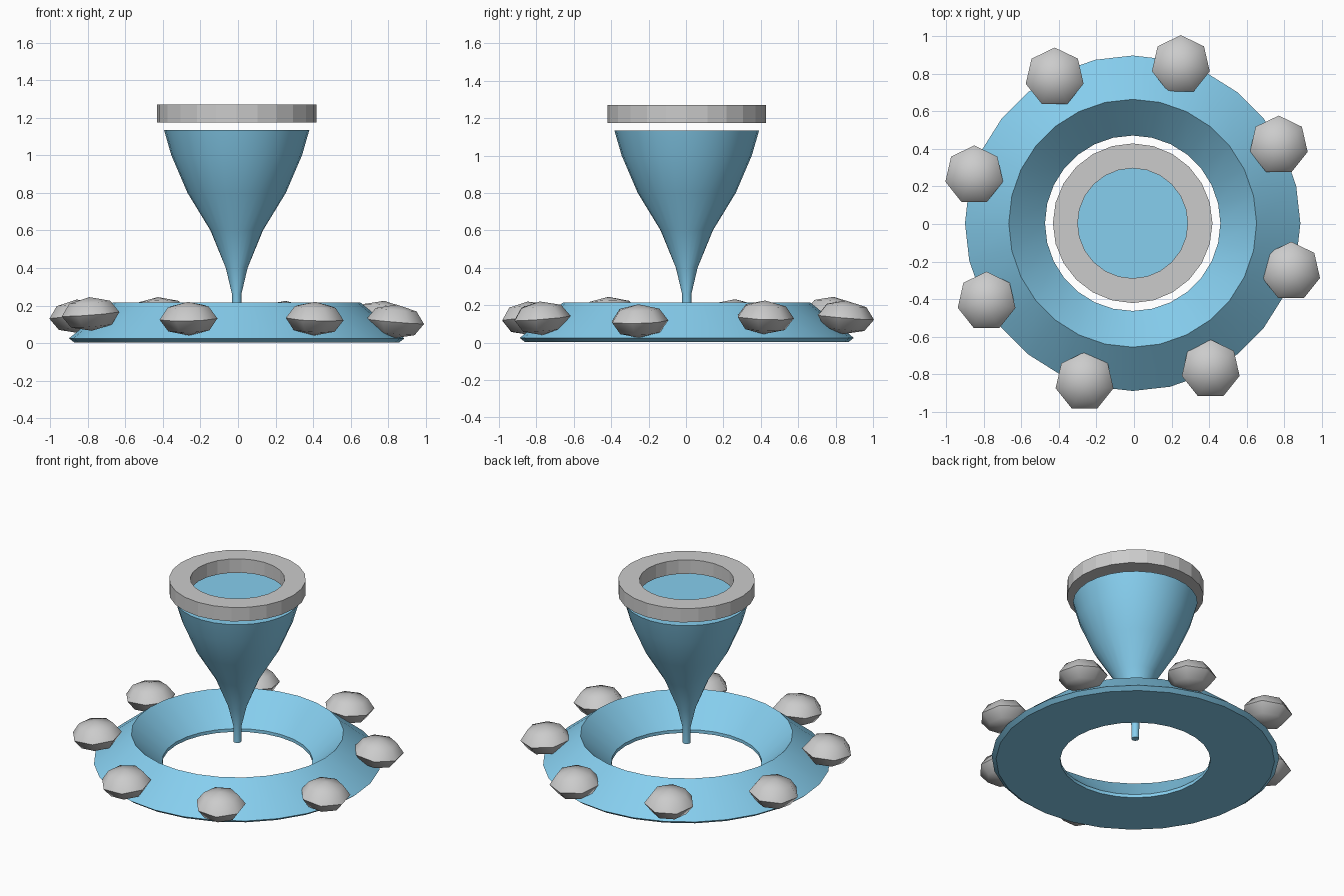
import bpy, bmesh
from math import sin, cos, pi, radians
from mathutils import Matrix, Vector

if "Cube" in bpy.data.objects:
    bpy.data.objects.remove(bpy.data.objects["Cube"])

CX, CY = -0.007, 0.004

blue = bpy.data.materials.new("water_blue")
blue.diffuse_color = (0.24, 0.62, 0.86, 1)
blue.use_nodes = True
blue.node_tree.nodes["Principled BSDF"].inputs["Base Color"].default_value = blue.diffuse_color


def add_object(name, bm, mat=None, smooth=None):
    bmesh.ops.recalc_face_normals(bm, faces=bm.faces)
    mesh = bpy.data.meshes.new(name)
    bm.to_mesh(mesh)
    bm.free()
    ob = bpy.data.objects.new(name, mesh)
    bpy.context.collection.objects.link(ob)
    if mat:
        mesh.materials.append(mat)
    if smooth:
        bpy.ops.object.select_all(action='DESELECT')
        ob.select_set(True)
        bpy.context.view_layer.objects.active = ob
        bpy.ops.object.shade_smooth_by_angle(angle=radians(smooth))
    return ob


def lathe(name, profile, sides, closed, mat=None, smooth=None):
    """Spin an (r, z) profile; closed = ring section, otherwise cap both ends."""
    bm = bmesh.new()
    loops = [[bm.verts.new((CX + r * cos(2 * pi * i / sides),
                            CY + r * sin(2 * pi * i / sides), z))
              for i in range(sides)] for r, z in profile]
    pairs = list(zip(loops, loops[1:]))
    if closed:
        pairs.append((loops[-1], loops[0]))
    else:
        bm.faces.new(loops[0])
        bm.faces.new(loops[-1])
    for a, b in pairs:
        for i in range(sides):
            j = (i + 1) % sides
            bm.faces.new((a[i], a[j], b[j], b[i]))
    return add_object(name, bm, mat, smooth)


# Splash ring on the ground
lathe("splash_ring", [(0.467, 0.003), (0.467, 0.025), (0.66, 0.215),
                      (0.893, 0.025), (0.865, 0.003)], 28, True, blue, 35)

# Tapering funnel of water with a flat top
lathe("water_funnel", [(0.024, 0.155), (0.025, 0.26), (0.058, 0.40), (0.14, 0.60),
                       (0.262, 0.80), (0.348, 1.0), (0.387, 1.135)],
      28, False, blue, 35)

# Grey rim floating above the funnel
lathe("top_rim", [(0.293, 1.175), (0.425, 1.175), (0.425, 1.27), (0.293, 1.27)],
      24, True)

# Eight flattened stones around the ring
stone_heights = [0.135, 0.135, 0.155, 0.142, 0.155, 0.13, 0.13, 0.115]
for k, z in enumerate(stone_heights):
    a = radians(28.1 + 45 * k)
    bm = bmesh.new()
    bmesh.ops.create_uvsphere(bm, u_segments=7, v_segments=4, radius=1)
    tilt = Matrix.Rotation(radians(5), 4, Vector((-sin(a), cos(a), 0)))
    place = Matrix.Translation((CX + 0.882 * cos(a), CY + 0.882 * sin(a), z))
    bm.transform(place @ tilt @ Matrix.Diagonal((0.158, 0.158, 0.09, 1)))
    add_object(f"stone_{k + 1}", bm, None, 50)
